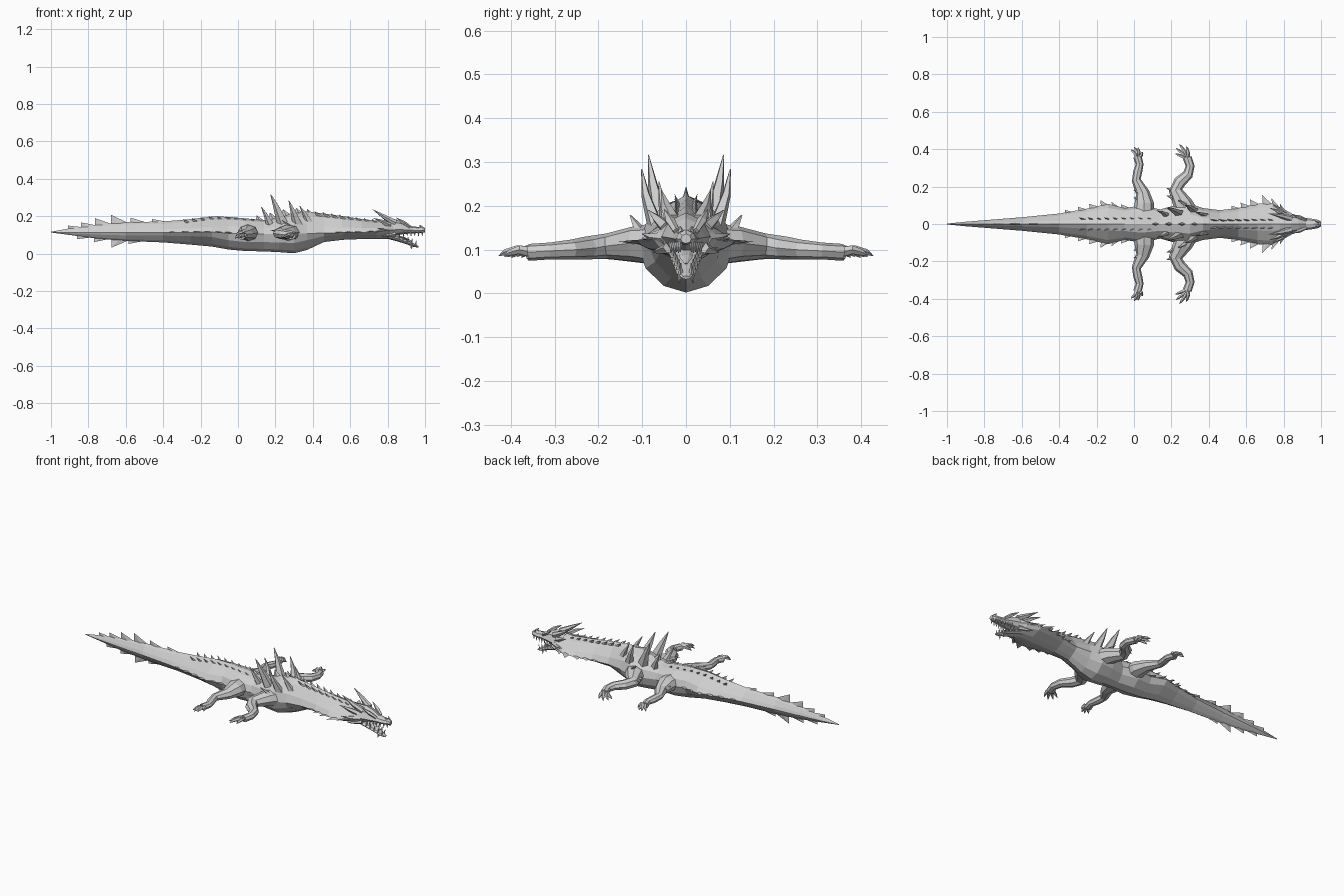
import bpy, bmesh, math
from mathutils import Vector

grey = bpy.data.materials.new("stone_grey")
grey.diffuse_color = (0.62, 0.62, 0.62, 1)


def finish(name, bm, mirror=False):
    """Turn a bmesh into a flat-shaded object, optionally mirrored across y."""
    bmesh.ops.recalc_face_normals(bm, faces=bm.faces)
    mesh = bpy.data.meshes.new(name)
    bm.to_mesh(mesh)
    bm.free()
    mesh.materials.append(grey)
    ob = bpy.data.objects.new(name, mesh)
    bpy.context.collection.objects.link(ob)
    if mirror:
        mod = ob.modifiers.new("mirror", 'MIRROR')
        mod.use_axis = (False, True, False)
        mod.use_mirror_merge = False
    return ob


def skin(bm, rings):
    """Join rings of points into a closed skin."""
    rows = [[bm.verts.new(p) for p in r] for r in rings]
    n = len(rows[0])
    for a, b in zip(rows, rows[1:]):
        for i in range(n):
            j = (i + 1) % n
            bm.faces.new((a[i], a[j], b[j], b[i]))
    bm.faces.new(rows[0])
    bm.faces.new(rows[-1][::-1])


def spow(v, p):
    return math.copysign(abs(v) ** p, v)


def section(x, w, mid, top, bot, p, n=12):
    """Cross-section: p = 1 is round, p = 2 is a diamond."""
    ring = []
    for i in range(n):
        a = 2 * math.pi * i / n
        c, s = spow(math.cos(a), p), spow(math.sin(a), p)
        ring.append((x, w * c, mid + s * ((top - mid) if s > 0 else (mid - bot))))
    return ring


def tube(bm, path, sides=7, flat=1.0):
    """Limb or horn through (x, y, z, radius) points; flat scales its height."""
    pts = [Vector(p[:3]) for p in path]
    rings = []
    for k, p in enumerate(pts):
        t = (pts[min(k + 1, len(pts) - 1)] - pts[max(k - 1, 0)]).normalized()
        ref = Vector((0, 0, 1)) if abs(t.z) < 0.7 else Vector((0, 1, 0))
        side = t.cross(ref).normalized()
        up = side.cross(t)
        r = path[k][3]
        rings.append([p + side * r * math.cos(2 * math.pi * i / sides)
                      + up * r * flat * math.sin(2 * math.pi * i / sides)
                      for i in range(sides)])
    skin(bm, rings)


def blade(bm, a, b, tip, n):
    """Thin pointed fin on the base line a-b, with half thickness vector n."""
    a, b, tip, n = Vector(a), Vector(b), Vector(tip), Vector(n)
    m = (a + b) / 2
    base = [bm.verts.new(p) for p in (a, m + n, b, m - n)]
    t = bm.verts.new(tip)
    for i in range(4):
        bm.faces.new((base[i], base[(i + 1) % 4], t))
    bm.faces.new(base[::-1])


# Body, neck and tail: x, half width, edge height, top, bottom, pointedness
BODY = [
    (-1.00, .002, .115, .117, .113, 1.6), (-.90, .012, .113, .135, .100, 1.6),
    (-.75, .024, .112, .155, .080, 1.6), (-.60, .036, .112, .168, .068, 1.6),
    (-.40, .056, .112, .172, .060, 1.7), (-.25, .082, .114, .185, .048, 1.7),
    (-.14, .108, .115, .198, .038, 1.6), (-.05, .085, .110, .197, .022, 1.2),
    (.04, .100, .105, .188, .014, 1.1), (.14, .078, .105, .180, .012, 1.1),
    (.22, .100, .105, .195, .008, 1.1), (.30, .108, .105, .220, .002, 1.1),
    (.37, .085, .108, .225, .020, 1.3), (.46, .074, .110, .215, .062, 1.6),
    (.56, .086, .112, .200, .074, 1.6), (.66, .108, .113, .186, .078, 1.6),
    (.74, .112, .116, .176, .078, 1.6), (.81, .072, .122, .180, .078, 1.3),
    (.84, .050, .125, .176, .085, 1.1)]


def at(x, col):
    """Body measurement at x."""
    for p, q in zip(BODY, BODY[1:]):
        if p[0] <= x <= q[0]:
            f = (x - p[0]) / (q[0] - p[0])
            return p[col] + f * (q[col] - p[col])


bm = bmesh.new()
skin(bm, [section(*s) for s in BODY])
finish("body", bm)

# Fins standing above and below the tail: tip x, tip z
bm = bmesh.new()
for x, z in [(-.91, .15), (-.84, .167), (-.765, .19), (-.68, .208), (-.575, .192),
             (-.46, .185)]:
    blade(bm, (x, 0, at(x, 3) - .015), (x + .10, 0, at(x + .1, 3) - .008), (x, 0, z),
          (0, .005, 0))
for x, z in [(-.86, .078), (-.77, .062), (-.675, .033), (-.585, .052)]:
    blade(bm, (x, 0, at(x, 4) + .015), (x + .10, 0, at(x + .1, 4) + .008), (x, 0, z),
          (0, .005, 0))
finish("tail_fins", bm)

# Side frills at the hips and along the neck: tip x, tip y
bm = bmesh.new()
for x, y in [(-.36, .075), (-.29, .092), (-.23, .108), (-.17, .128), (-.11, .118),
             (-.06, .105), (.53, .098), (.58, .114), (.63, .132), (.695, .156),
             (.745, .138), (.79, .11)]:
    xb = min(x + .06, .83)
    blade(bm, (x - .005, at(x, 1) - .02, at(x, 2)), (xb, at(xb, 1) - .015, at(xb, 2)),
          (x - .01, y, at(x, 2) + .004), (0, 0, .006))
finish("side_frills", bm, True)

# Rows of small scales down the back and neck
bm = bmesh.new()
for i in range(9):
    x = -.28 + i * .045
    z = at(x, 3)
    blade(bm, (x, .022, z - .025), (x + .04, .02, z - .025), (x - .012, .034, z + .004),
          (0, .006, 0))
for i in range(8):
    x = .42 + i * .044
    z = at(x, 3)
    blade(bm, (x, .016, z - .022), (x + .04, .016, z - .022), (x - .012, .026, z + .008),
          (0, .006, 0))
finish("back_scales", bm, True)

# Crest along the middle of the shoulders
bm = bmesh.new()
for x, z in [(.10, .205), (.17, .22), (.24, .238), (.31, .245), (.37, .238)]:
    blade(bm, (x - .01, 0, at(x, 3) - .03), (x + .07, 0, at(x + .06, 3) - .03), (x, 0, z),
          (0, .015, 0))
finish("shoulder_crest", bm)

# Tall shoulder spikes leaning out and back: base, middle, tip
bm = bmesh.new()
for base, mid, tip, r in [
        ((.245, .055, .15), (.205, .076, .25), (.175, .086, .316), .034),
        ((.325, .065, .14), (.295, .092, .225), (.272, .101, .283), .030),
        ((.175, .045, .15), (.150, .062, .205), (.125, .070, .250), .024),
        ((.385, .045, .16), (.355, .056, .215), (.330, .062, .255), .022),
        ((.300, .090, .12), (.265, .112, .155), (.235, .127, .178), .022)]:
    tube(bm, [(*base, r), (*mid, r * .5), (*tip, .002)], 5, .7)
finish("shoulder_spikes", bm, True)


def leg(name, path, wrist, fingers):
    """Sprawled leg with clawed fingers ending at the given tips."""
    b = bmesh.new()
    tube(b, path, 8, .8)
    for tx, ty, tz in fingers:
        kx, ky = wrist[0] + (tx - wrist[0]) * .5 + .008, wrist[1] + (ty - wrist[1]) * .5
        tube(b, [(*wrist, .012), (kx, ky, wrist[2] + .008, .010),
                 (tx + (kx - tx) * .35, ty + (ky - ty) * .35, tz + .008, .007),
                 (tx, ty, tz, .001)], 5)
    # Elbow spurs
    ex, ey, ez, er = path[2]
    for k in range(2):
        y = ey - .04 * k
        blade(b, (ex, y - .025, ez + .01), (ex, y + .015, ez + .01),
              (ex - er - .014, y + .012, ez + .018), (0, 0, .01))
    finish(name, b, True)


leg("hind_legs", [(.05, .04, .11, .060), (.055, .11, .112, .052), (.045, .17, .106, .036),
                  (.012, .235, .102, .024), (.020, .28, .098, .024), (.030, .32, .095, .021),
                  (.018, .36, .093, .023)], (.016, .35, .092),
    [(-.016, .398, .082), (.002, .412, .084), (.022, .408, .084), (.046, .385, .084)])
leg("front_legs", [(.29, .04, .11, .064), (.26, .11, .114, .052), (.222, .18, .108, .036),
                   (.245, .225, .104, .033), (.288, .265, .100, .028),
                   (.300, .31, .097, .024), (.285, .355, .094, .024)], (.285, .345, .092),
    [(.222, .375, .082), (.225, .405, .084), (.243, .427, .086), (.280, .415, .085)])

# Upper head with an angular muzzle
bm = bmesh.new()
skin(bm, [section(*s, 8) for s in [
    (.78, .058, .130, .182, .090, 1.1), (.84, .056, .130, .184, .095, 1.1),
    (.88, .044, .128, .172, .104, 1.1), (.92, .032, .126, .148, .108, 1.0),
    (.96, .027, .124, .143, .110, 1.0), (.985, .022, .125, .146, .111, 1.0),
    (1.0, .012, .124, .136, .114, 1.0)]])
finish("upper_head", bm)

# Open lower jaw and tongue
bm = bmesh.new()
tube(bm, [(.79, 0, .100, .042), (.85, 0, .082, .036), (.90, 0, .063, .028),
          (.94, 0, .045, .021), (.965, 0, .036, .010)], 8, .42)
finish("lower_jaw", bm)
bm = bmesh.new()
tube(bm, [(.83, 0, .100, .018), (.89, 0, .083, .015), (.93, 0, .068, .004)], 6, .4)
finish("tongue", bm)

# Teeth and chin barbs
bm = bmesh.new()
for i in range(6):
    x = .885 + i * .02
    y = .034 - i * .0042
    tube(bm, [(x, y, .117, .006), (x, y, .092 + .003 * (i % 2), .001)], 4)
for i in range(5):
    x = .86 + i * .022
    z = .083 - i * .0098
    y = .030 - i * .0045
    tube(bm, [(x, y, z, .006), (x + .006, y, z + .026, .001)], 4)
tube(bm, [(.93, .012, .045, .008), (.925, .016, .024, .001)], 4)
finish("teeth", bm, True)

# Horns, brow ridges and cheek spikes
bm = bmesh.new()
tube(bm, [(.84, .030, .165, .018), (.785, .044, .195, .013), (.72, .056, .236, .001)], 6)
tube(bm, [(.81, .045, .150, .016), (.77, .068, .172, .010), (.725, .086, .190, .001)], 5)
tube(bm, [(.83, .045, .125, .016), (.79, .075, .128, .010), (.745, .100, .136, .001)], 5)
tube(bm, [(.84, .040, .105, .014), (.80, .060, .098, .008), (.77, .075, .094, .001)], 5)
tube(bm, [(.92, .022, .142, .008), (.885, .036, .166, .011), (.845, .050, .192, .001)], 5)
tube(bm, [(.985, .010, .138, .008), (.97, .014, .154, .001)], 4)
finish("head_horns", bm, True)
